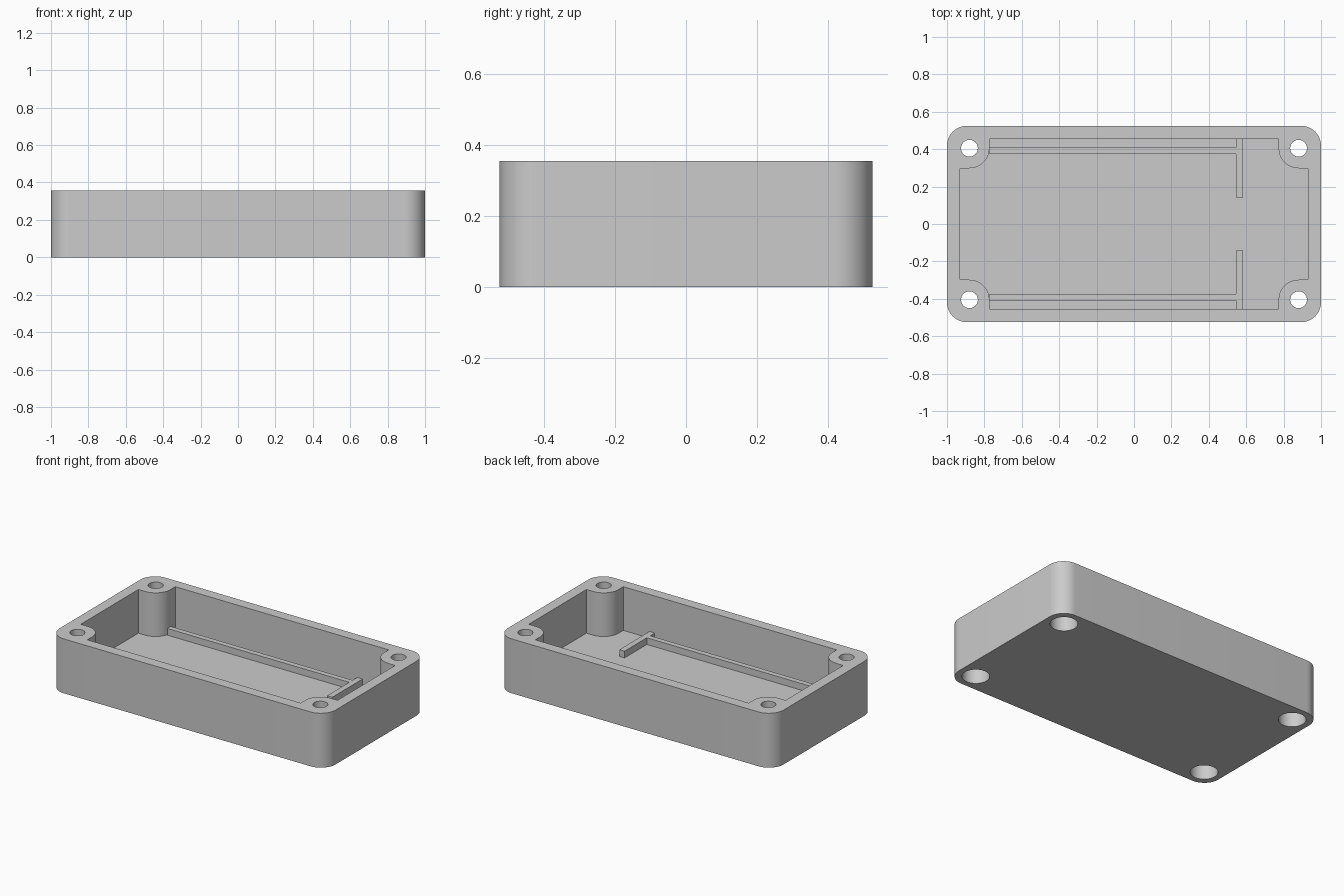
import bpy, bmesh, math
from mathutils import Vector

default = bpy.data.objects.get("Cube")
if default:
    bpy.data.objects.remove(default, do_unlink=True)

HALF_X, HALF_Y, HEIGHT = 1.0, 0.525, 0.356
WALL, FLOOR = 0.07, 0.07
BOSS_X, BOSS_Y, BOSS_R = 0.88, 0.405, 0.107
HOLE_R, BORE_R, BORE_DEPTH = 0.045, 0.082, 0.2
RIB_TOP = 0.114
QUADRANTS = [(1, 1), (-1, 1), (-1, -1), (1, -1)]

grey = bpy.data.materials.new("light grey plastic")
grey.use_nodes = True
grey.diffuse_color = (0.6, 0.6, 0.6, 1)
grey.node_tree.nodes["Principled BSDF"].inputs["Base Color"].default_value = grey.diffuse_color


def prism(name, outline, z0, z1):
    """Extrude a flat outline from z0 to z1."""
    bm = bmesh.new()
    face = bm.faces.new([bm.verts.new((x, y, z0)) for x, y in outline])
    top = bmesh.ops.extrude_face_region(bm, geom=[face])["geom"]
    verts = [v for v in top if isinstance(v, bmesh.types.BMVert)]
    bmesh.ops.translate(bm, verts=verts, vec=Vector((0, 0, z1 - z0)))
    bmesh.ops.recalc_face_normals(bm, faces=bm.faces)
    mesh = bpy.data.meshes.new(name)
    bm.to_mesh(mesh)
    bm.free()
    mesh.materials.append(grey)
    obj = bpy.data.objects.new(name, mesh)
    bpy.context.collection.objects.link(obj)
    return obj


def arc(cx, cy, r, start, end, steps=16):
    """Points on an arc, angles in degrees."""
    angles = [math.radians(start + (end - start) * i / steps) for i in range(steps + 1)]
    return [(cx + r * math.cos(a), cy + r * math.sin(a)) for a in angles]


def activate(obj):
    bpy.ops.object.select_all(action="DESELECT")
    obj.select_set(True)
    bpy.context.view_layer.objects.active = obj


def cut(obj, cutter):
    """Subtract the cutter from the object, then discard it."""
    mod = obj.modifiers.new("cut", "BOOLEAN")
    mod.operation, mod.solver, mod.object = "DIFFERENCE", "EXACT", cutter
    activate(obj)
    bpy.ops.object.modifier_apply(modifier=mod.name)
    bpy.data.objects.remove(cutter, do_unlink=True)


# Rounded outer block
outer = []
for i, (sx, sy) in enumerate(QUADRANTS):
    cx, cy = sx * (HALF_X - BOSS_R), sy * (HALF_Y - BOSS_R)
    outer += arc(cx, cy, BOSS_R, 90 * i, 90 * i + 90)
case = prism("case_body", outer, 0, HEIGHT)

# Cavity that leaves a rounded screw boss in each corner
inner_x, inner_y = HALF_X - WALL, HALF_Y - WALL
quarter = [(inner_x, BOSS_Y - BOSS_R)]
quarter += arc(BOSS_X, BOSS_Y, BOSS_R, 270, 180)
quarter += [(BOSS_X - BOSS_R, inner_y)]
cavity = []
for sx, sy in QUADRANTS:
    points = [(sx * x, sy * y) for x, y in quarter]
    cavity += points if sx * sy > 0 else points[::-1]
cut(case, prism("cavity_cutter", cavity, FLOOR, HEIGHT + 0.1))

# Screw holes with wide counterbores underneath
for sx, sy in QUADRANTS:
    for r, z0, z1 in [(BORE_R, -0.1, BORE_DEPTH), (HOLE_R, -0.1, HEIGHT + 0.1)]:
        ring = arc(sx * BOSS_X, sy * BOSS_Y, r, 0, 360, 40)[:-1]
        cut(case, prism("hole_cutter", ring, z0, z1))

activate(case)
bpy.ops.object.shade_smooth_by_angle(angle=math.radians(30))

# Board rail joined to its end stop, along each long wall
rail_start, stop_in, stop_out = -0.773, 0.545, 0.583
rail_in, rail_out, stop_tip = 0.373, 0.408, 0.143
rib = [(rail_start, rail_in), (stop_in, rail_in), (stop_in, stop_tip),
       (stop_out, stop_tip), (stop_out, inner_y), (stop_in, inner_y),
       (stop_in, rail_out), (rail_start, rail_out)]
for name, sy in [("back_rail", 1), ("front_rail", -1)]:
    prism(name, [(x, sy * y) for x, y in rib], FLOOR - 0.005, RIB_TOP)
